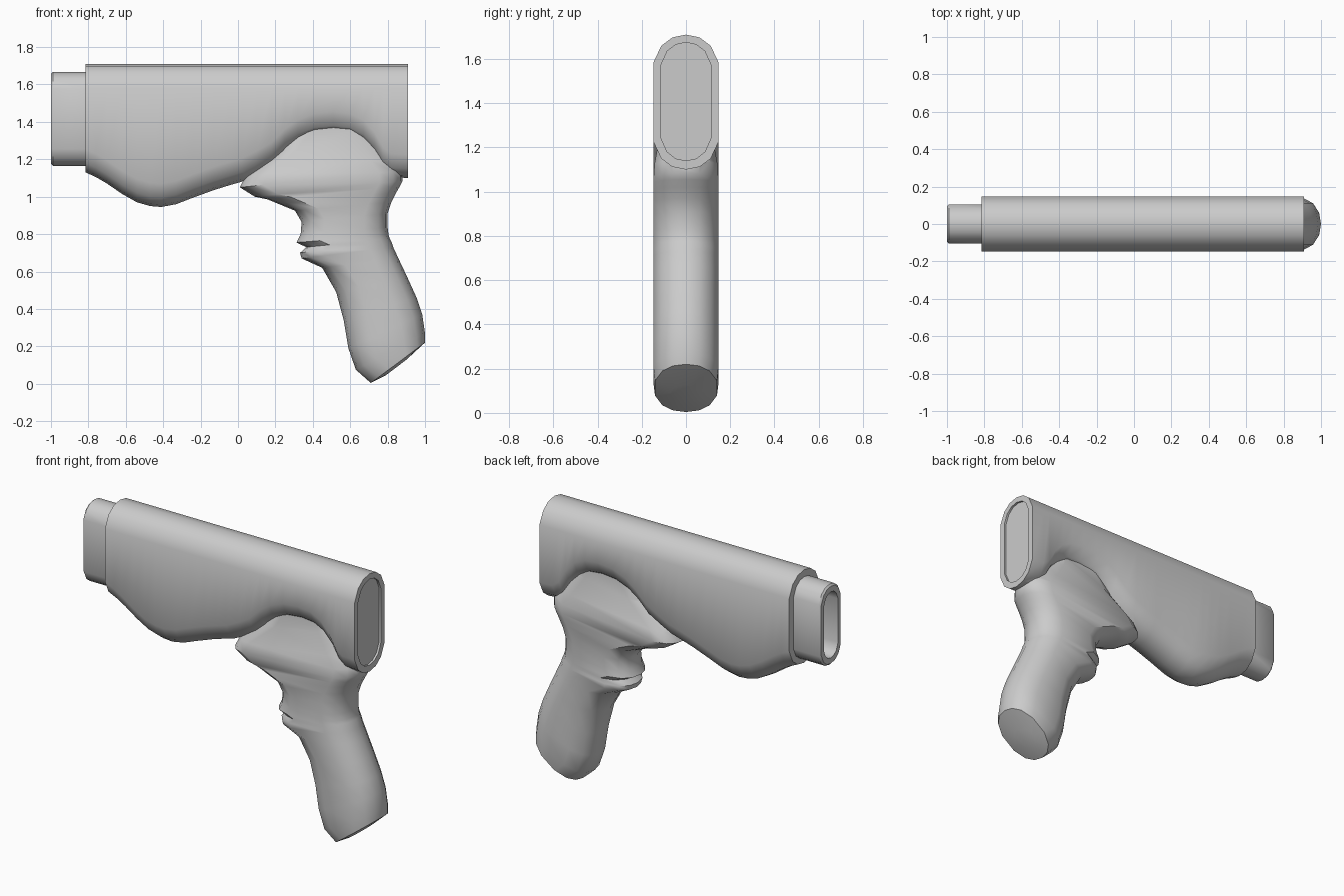
import bpy, bmesh, math
from mathutils import Vector

if "Cube" in bpy.data.objects:
    bpy.data.objects.remove(bpy.data.objects["Cube"])

# Half of a rounded end: (fraction of half width, fraction of cap depth)
CAP = [(-1, 1), (-.76, .4), (-.42, .1), (0, 0), (.42, .1), (.76, .4), (1, 1)]


def section(p, q, hw, cap=.125):
    """Rounded slot outline between side-view points p and q (x, z)."""
    a, b = Vector((p[0], 0, p[1])), Vector((q[0], 0, q[1]))
    d = (b - a).normalized()
    cap = min(cap, (b - a).length * .45)
    side = Vector((0, hw, 0))
    return ([a + d * cap * t + side * w for w, t in CAP] +
            [b - d * cap * t - side * w for w, t in CAP])


def loft(name, rings):
    bm = bmesh.new()
    loops = [[bm.verts.new(c) for c in r] for r in rings]
    n = len(loops[0])
    for r, s in zip(loops, loops[1:]):
        for i in range(n):
            j = (i + 1) % n
            bm.faces.new((r[i], r[j], s[j], s[i]))
    bm.faces.new(loops[0])
    bm.faces.new(loops[-1])
    bmesh.ops.recalc_face_normals(bm, faces=bm.faces)
    me = bpy.data.meshes.new(name)
    bm.to_mesh(me)
    bm.free()
    ob = bpy.data.objects.new(name, me)
    bpy.context.collection.objects.link(ob)
    return ob


def slice_x(x, bottom, top=1.71, hw=.147, cap=.125):
    return section((x, top), (x, bottom), hw, cap)


# Main housing: belly bulge, arch above the grip, recessed rear plate
belly = [(-.815, 1.13), (-.76, 1.105), (-.7, 1.07), (-.62, 1.015), (-.54, .97),
         (-.47, .95), (-.41, .945), (-.33, .96), (-.24, .995), (-.13, 1.035),
         (-.05, 1.06), (.02, 1.08), (.1, 1.12), (.18, 1.165), (.25, 1.235),
         (.32, 1.285), (.41, 1.32), (.51, 1.33), (.6, 1.32), (.67, 1.285),
         (.73, 1.22), (.775, 1.14), (.82, 1.105), (.908, 1.10)]
body = loft("housing", [slice_x(x, z) for x, z in belly] +
            [slice_x(.908, 1.14, 1.675, .112, .1), slice_x(.895, 1.14, 1.675, .112, .1)])

# Front barrel sleeve, hollow, with a slightly eased rim
loft("front_sleeve", [slice_x(x, b, t, w, c) for x, b, t, w, c in [
    (-.8, 1.165, 1.667, .105, .09), (-.99, 1.165, 1.667, .105, .09),
    (-1, 1.175, 1.657, .096, .085), (-1, 1.21, 1.622, .07, .07),
    (-.83, 1.21, 1.622, .07, .07)]])

# Grip: front point, back point, half width, from the butt up into the housing
grip_rings = [
    ((.79, .045), (.9, .128), .07),
    ((.71, .004), (1, .22), .14),
    ((.63, .075), (1, .27), .147),
    ((.59, .19), (.985, .37), .147),
    ((.565, .34), (.955, .46), .147),
    ((.525, .49), (.905, .57), .147),
    ((.45, .62), (.86, .665), .147),
    ((.34, .67), (.83, .73), .147),
    ((.332, .70), (.822, .755), .147),
    ((.365, .73), (.812, .775), .147),
    ((.313, .755), (.805, .795), .147),
    ((.335, .80), (.80, .835), .147),
    ((.34, .865), (.80, .91), .147),
    ((.305, .925), (.82, .97), .147),
    ((.22, .96), (.845, 1.02), .147),
    ((.16, .985), (.865, 1.055), .147),
    ((.09, 1.0), (.88, 1.085), .146),
    ((.01, 1.05), (.88, 1.14), .142),
    ((.04, 1.11), (.83, 1.21), .13),
    ((.2, 1.24), (.75, 1.33), .105),
    ((.3, 1.42), (.7, 1.45), .09)]
grip = loft("grip", [section(*r) for r in grip_rings])

# Merge the grip into the housing
mod = body.modifiers.new("join_grip", "BOOLEAN")
mod.operation = "UNION"
mod.solver = "EXACT"
mod.object = grip
bpy.context.view_layer.objects.active = body
bpy.ops.object.modifier_apply(modifier=mod.name)
bpy.data.objects.remove(grip)

# Smooth shading with crisp edges
for ob in bpy.context.collection.objects:
    ob.select_set(True)
    bpy.context.view_layer.objects.active = ob
bpy.ops.object.shade_smooth_by_angle(angle=math.radians(42))
